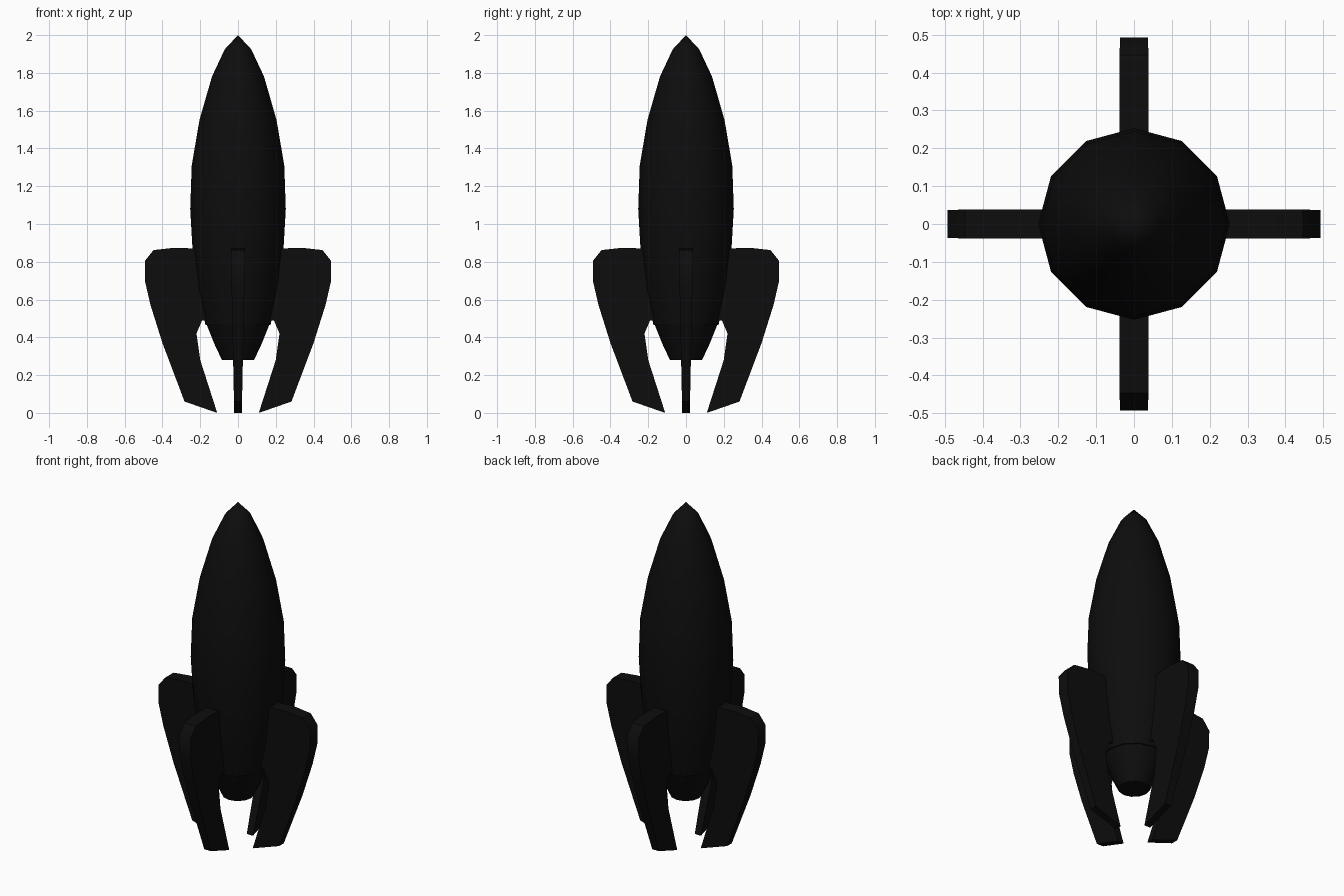
import bpy, bmesh, math

if "Cube" in bpy.data.objects:
    bpy.data.objects.remove(bpy.data.objects["Cube"])

black = bpy.data.materials.new("near black")
black.diffuse_color = (0.004, 0.004, 0.004, 1)
black.use_nodes = True
black.node_tree.nodes["Principled BSDF"].inputs["Base Color"].default_value = black.diffuse_color


def finish(name, bm, angle):
    bmesh.ops.recalc_face_normals(bm, faces=bm.faces)
    mesh = bpy.data.meshes.new(name)
    bm.to_mesh(mesh)
    bm.free()
    mesh.materials.append(black)
    ob = bpy.data.objects.new(name, mesh)
    bpy.context.collection.objects.link(ob)
    bpy.ops.object.select_all(action='DESELECT')
    ob.select_set(True)
    bpy.context.view_layer.objects.active = ob
    bpy.ops.object.shade_smooth_by_angle(angle=math.radians(angle))
    return ob


def lathe(name, profile, sides=12):
    """Turn (radius, z) points around z; radius 0 makes a tip, open ends get caps."""
    bm = bmesh.new()
    rings = []
    for r, z in profile:
        if r == 0:
            rings.append([bm.verts.new((0, 0, z))] * sides)
        else:
            rings.append([bm.verts.new((r * math.cos(2 * math.pi * i / sides),
                                        r * math.sin(2 * math.pi * i / sides), z))
                          for i in range(sides)])
    for a, b in zip(rings, rings[1:]):
        for i in range(sides):
            j = (i + 1) % sides
            quad = [a[i], a[j], b[j], b[i]]
            bm.faces.new(list(dict.fromkeys(quad)))
    for ring, (r, z) in ((rings[0], profile[0]), (rings[-1], profile[-1])):
        if r:
            bm.faces.new(ring)
    return finish(name, bm, 40)


# Hull and engine nozzle
lathe("hull", [(0.172, 0.465), (0.215, 0.66), (0.241, 0.87), (0.253, 1.08), (0.245, 1.31),
               (0.204, 1.55), (0.138, 1.78), (0.07, 1.925), (0, 2.0)])
lathe("nozzle", [(0.085, 0.28), (0.125, 0.365), (0.166, 0.467)])

# Four fins, thicker towards the top
outline = [(0.11, 0.0), (0.283, 0.06), (0.40, 0.37), (0.463, 0.57), (0.493, 0.70),
           (0.493, 0.805), (0.447, 0.862), (0.34, 0.874), (0.15, 0.868), (0.13, 0.49),
           (0.19, 0.49), (0.22, 0.42), (0.20, 0.28)]
for k in range(4):
    bm = bmesh.new()
    near, far = [[bm.verts.new((x, s * (0.02 + 0.021 * z), z)) for x, z in outline]
                 for s in (-1, 1)]
    bm.faces.new(near)
    bm.faces.new(far[::-1])
    n = len(outline)
    for i in range(n):
        j = (i + 1) % n
        bm.faces.new((near[i], far[i], far[j], near[j]))
    fin = finish(f"fin_{k + 1}", bm, 40)
    fin.rotation_euler.z = k * math.pi / 2
